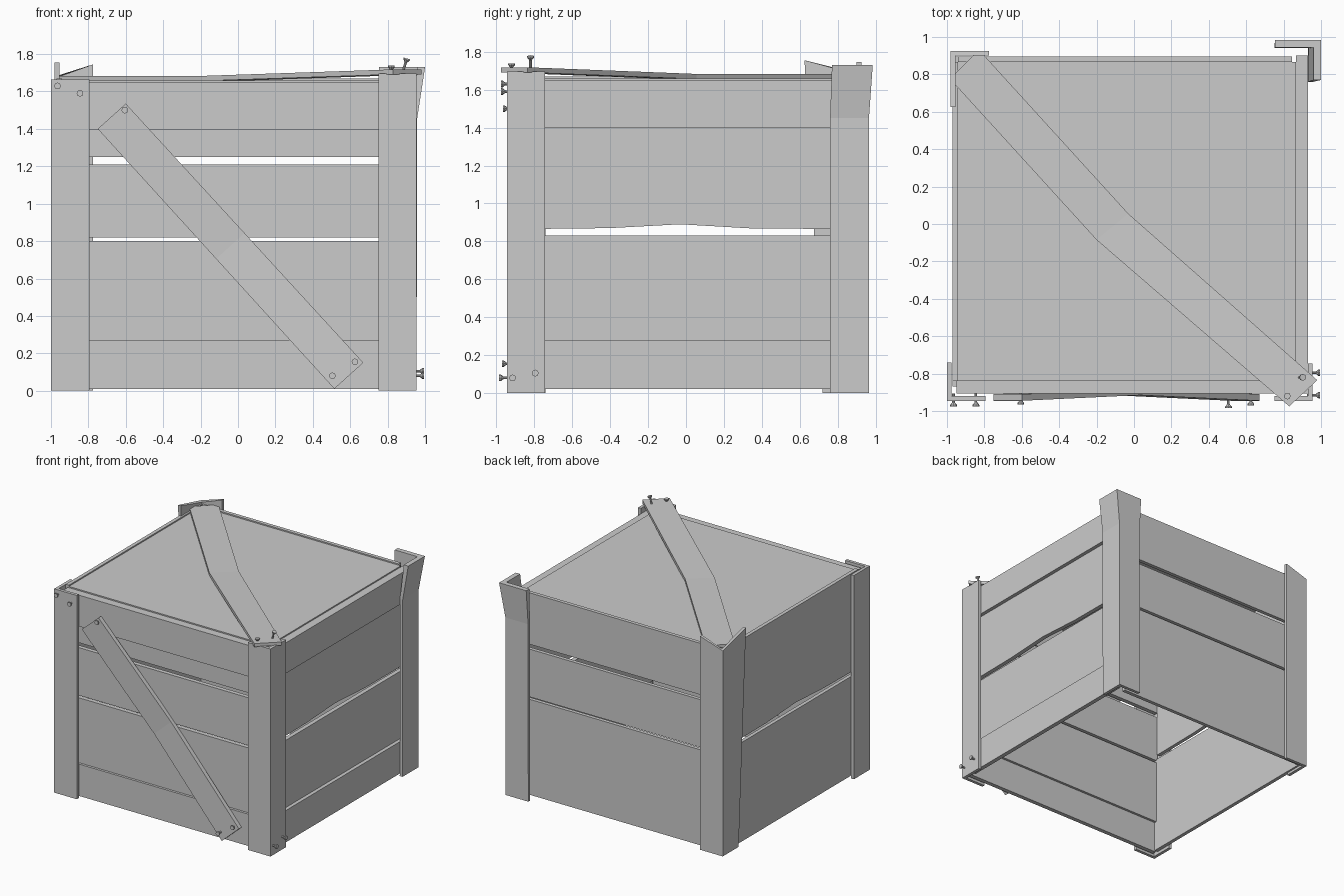
import bpy, bmesh
from mathutils import Vector

if "Cube" in bpy.data.objects:
    bpy.data.objects.remove(bpy.data.objects["Cube"])


def loft(name, rings):
    """Closed solid skinned through rings that share a point count."""
    bm = bmesh.new()
    vs = [[bm.verts.new(p) for p in r] for r in rings]
    n = len(vs[0])
    for a, b in zip(vs, vs[1:]):
        for i in range(n):
            j = (i + 1) % n
            bm.faces.new((a[i], a[j], b[j], b[i]))
    bm.faces.new(vs[0][::-1])
    bm.faces.new(vs[-1])
    bmesh.ops.recalc_face_normals(bm, faces=bm.faces[:])
    me = bpy.data.meshes.new(name)
    bm.to_mesh(me)
    bm.free()
    ob = bpy.data.objects.new(name, me)
    bpy.context.collection.objects.link(ob)
    return ob


def box(name, x0, x1, y0, y1, z0, z1):
    return loft(name, [[(x0, y0, z), (x1, y0, z), (x1, y1, z), (x0, y1, z)] for z in (z0, z1)])


def angle(cx, cy, sx, sy, ax, ay, z, zx=0, zy=0, t=0.025):
    """L section: corner, arm directions, arm lengths, extra height at the arm tips."""
    return [(cx, cy, z), (cx + sx * ax, cy, z + zx), (cx + sx * ax, cy + sy * t, z + zx),
            (cx + sx * t, cy + sy * t, z), (cx + sx * t, cy + sy * ay, z + zy), (cx, cy + sy * ay, z + zy)]


def nail(name, base, direction, length=0.05):
    """Flared nail standing out of a surface."""
    d = Vector(direction).normalized()
    u = d.orthogonal().normalized()
    v = d.cross(u)
    ring = [(1, 0), (.7, .7), (0, 1), (-.7, .7), (-1, 0), (-.7, -.7), (0, -1), (.7, -.7)]
    prof = [(-0.02, .007), (length - .022, .007), (length - .008, .018), (length, .018)]
    loft(name, [[Vector(base) + d * h + u * (r * a) + v * (r * b) for a, b in ring] for h, r in prof])


# front and back boards, the front ones staggered in depth
for i, (z0, z1, y0, y1) in enumerate([(.01, .27, -.905, -.87), (.27, .80, -.885, -.85),
                                      (.82, 1.21, -.885, -.85), (1.25, 1.395, -.885, -.85),
                                      (1.395, 1.65, -.905, -.84)]):
    box(f"front_board_{i}", -.95, .93, y0, y1, z0, z1)
for i, (z0, z1) in enumerate([(.02, .80), (.82, 1.21), (1.25, 1.67)]):
    box(f"back_board_{i}", -.94, .845, .865, .895, z0, z1)


# side boards, the one above the gap having a worn lower edge
def worn_board(name, x0, x1, z1):
    edge = [(-.84, .865), (-.4, .87), (-.03, .89), (.35, .868), (.865, .865)]
    loft(name, [[(x, y, z) for y, z in edge] + [(x, .865, z1), (x, -.84, z1)] for x in (x0, x1)])


box("right_board_low", .895, .93, -.85, .9, .02, .28)
box("right_board_mid", .865, .90, -.85, .9, .28, .83)
worn_board("right_board_upper", .865, .90, 1.4)
box("right_board_top", .865, .93, -.84, .9, 1.4, 1.65)
box("left_board_low", -.97, -.94, -.87, .895, .02, .83)
worn_board("left_board_upper", -.97, -.94, 1.67)

# lid
box("lid_panel", -.94, .865, -.84, .865, 1.63, 1.66)

# corner angles, the two rear ones bent at the top
loft("front_left_corner", [angle(-1, -.945, 1, 1, .205, .205, z) for z in (0, 1.665)])
loft("front_right_corner", [angle(.955, -.945, -1, 1, .205, .2, z) for z in (0, 1.695)])
loft("back_right_corner", [angle(.955, .965, -1, -1, .205, .205, 0),
                           angle(.957, .965, -1, -1, .205, .205, 1.45),
                           angle(1, .985, -1, -1, .245, .215, 1.73, t=.04)])
loft("back_left_corner", [angle(-.98, .925, 1, -1, .205, .205, 0),
                          angle(-.98, .925, 1, -1, .205, .25, .85),
                          angle(-.98, .925, 1, -1, .205, .30, 1.68, .065, .075)])


# diagonal front brace, bowed in at the middle
def front_ring(a, b, y):
    return [(a[0], y, a[1]), (b[0], y, b[1]), (b[0], y + .035, b[1]), (a[0], y + .035, a[1])]


loft("front_brace", [front_ring((-.60, 1.535), (-.75, 1.40), -.945),
                     front_ring((.035, .843), (-.117, .705), -.915),
                     front_ring((.67, .15), (.515, .01), -.945)])


# diagonal lid brace, kinked and lifted at the front right end
def lid_ring(a, b, z):
    return [(*a, z), (*b, z), (*b, z - .027), (*a, z - .027)]


loft("lid_brace", [lid_ring((-.97, .79), (-.86, .90), 1.683),
                   lid_ring((-.97, .76), (-.80, .90), 1.683),
                   lid_ring((-.2, -.085), (-.03, .055), 1.683),
                   lid_ring((.83, -.975), (.98, -.835), 1.718)])

# nails
for i, (x, z, y) in enumerate([(-.605, 1.5, -.915), (.505, .08, -.935), (.625, .155, -.92),
                               (-.965, 1.63, -.925), (-.845, 1.59, -.925)]):
    nail(f"front_nail_{i}", (x, y, z), (0, -1, 0))
for i, (y, z) in enumerate([(-.915, .08), (-.795, .105)]):
    nail(f"side_nail_{i}", (.945, y, z), (1, 0, 0))
nail("lid_nail_straight", (.82, -.92, 1.69), (0, 0, 1), .048)
nail("lid_nail_bent", (.88, -.82, 1.70), (.3, 0, 1), .08)
